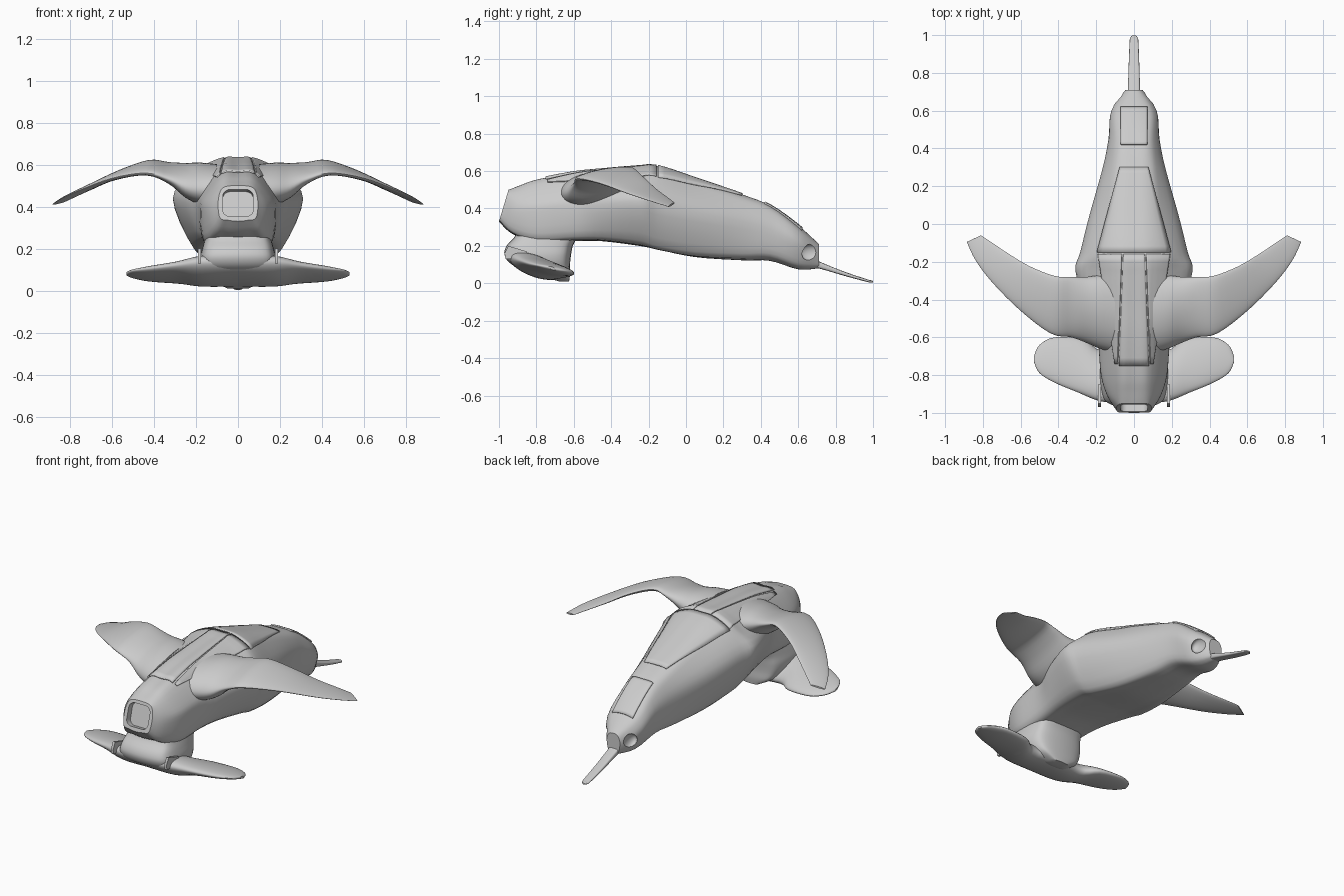
import bpy, bmesh, math
from mathutils import Vector, Matrix
from mathutils.bvhtree import BVHTree

if "Cube" in bpy.data.objects:
    bpy.data.objects.remove(bpy.data.objects["Cube"])

hull_grey = bpy.data.materials.new("hull_grey")
hull_grey.use_nodes = True
hull_grey.diffuse_color = (0.6, 0.6, 0.6, 1)
hull_grey.node_tree.nodes["Principled BSDF"].inputs["Base Color"].default_value = (0.6, 0.6, 0.6, 1)


def finish(name, bm, angle=40):
    bmesh.ops.recalc_face_normals(bm, faces=bm.faces)
    mesh = bpy.data.meshes.new(name)
    bm.to_mesh(mesh)
    bm.free()
    obj = bpy.data.objects.new(name, mesh)
    bpy.context.collection.objects.link(obj)
    mesh.materials.append(hull_grey)
    select(obj)
    bpy.ops.object.shade_smooth_by_angle(angle=math.radians(angle))
    return obj


def select(obj):
    bpy.ops.object.select_all(action='DESELECT')
    obj.select_set(True)
    bpy.context.view_layer.objects.active = obj


def spline(points, steps, closed):
    """Smooth curve through the points."""
    n, out = len(points), []
    pick = (lambda i: points[i % n]) if closed else (lambda i: points[max(0, min(n - 1, i))])
    for i in range(n if closed else n - 1):
        a, b, c, d = (pick(i + k) for k in (-1, 0, 1, 2))
        for s in range(steps):
            t = s / steps
            out.append(b + (c - a) * (t / 2) + (a * 2 - b * 5 + c * 4 - d) * (t * t / 2)
                       + (b * 3 - a - c * 3 + d) * (t ** 3 / 2))
    return out if closed else out + [points[-1].copy()]


def loft(rings, around=4, along=4):
    """Smooth skin over closed rings, capped at both ends."""
    rings = [spline(r, around, True) for r in rings]
    columns = [spline(list(c), along, False) for c in zip(*rings)]
    bm = bmesh.new()
    grid = [[bm.verts.new(p) for p in ring] for ring in zip(*columns)]
    n = len(grid[0])
    for a, b in zip(grid, grid[1:]):
        for i in range(n):
            j = (i + 1) % n
            bm.faces.new((a[i], a[j], b[j], b[i]))
    bm.faces.new(grid[0])
    bm.faces.new(grid[-1])
    return bm


def cut(obj, cutter):
    mod = obj.modifiers.new("cut", 'BOOLEAN')
    mod.operation, mod.solver, mod.object = 'DIFFERENCE', 'EXACT', cutter
    select(obj)
    bpy.ops.object.modifier_apply(modifier=mod.name)
    bpy.data.objects.remove(cutter)


# Fuselage: y, shear, top z, then ridge, shoulder, widest and lower points, bottom z
body_rows = [
    (-1.0, .3, .5, .06, .495, .085, .47, .095, .41, .085, .345, .33),
    (-.93, .15, .52, .07, .515, .125, .45, .14, .38, .12, .28, .265),
    (-.8, 0, .55, .075, .545, .155, .45, .175, .38, .16, .24, .22),
    (-.6, 0, .588, .08, .583, .17, .48, .195, .4, .17, .25, .225),
    (-.45, 0, .605, .08, .6, .2, .52, .25, .42, .19, .25, .225),
    (-.25, 0, .622, .085, .617, .22, .54, .31, .44, .22, .23, .2),
    (-.15, 0, .625, .09, .618, .2, .56, .285, .42, .21, .2, .18),
    (.05, 0, .56, .08, .555, .15, .515, .235, .38, .18, .17, .14),
    (.3, 0, .475, .07, .47, .12, .435, .165, .33, .14, .16, .123),
    (.45, 0, .415, .07, .41, .11, .37, .135, .29, .12, .16, .12),
    (.6, 0, .31, .07, .3, .105, .27, .12, .21, .09, .11, .075),
    (.71, 0, .21, .025, .205, .04, .185, .045, .15, .035, .1, .08),
]


def body_ring(row):
    y, shear, top, *pairs, bottom = row
    side = list(zip(pairs[::2], pairs[1::2]))
    side.append((side[-1][0] * .55, bottom + .005))
    outline = [(0, top)] + side + [(0, bottom)] + [(-x, z) for x, z in reversed(side)]
    return [Vector((x, y + shear * (z - bottom), z)) for x, z in outline]


bm = loft([body_ring(r) for r in body_rows])
surface = BVHTree.FromBMesh(bm)
fuselage = finish("fuselage", bm)

# Nose intake recess
bm = bmesh.new()
bmesh.ops.create_cube(bm, size=1)
bmesh.ops.scale(bm, vec=(.145, .1, .135), verts=bm.verts)
bmesh.ops.bevel(bm, geom=[e for e in bm.edges if abs((e.verts[0].co - e.verts[1].co).y) > .05],
                offset=.035, segments=5, profile=.5, affect='EDGES')
bmesh.ops.rotate(bm, matrix=Matrix.Rotation(-.28, 3, 'X'), verts=bm.verts)
bmesh.ops.translate(bm, vec=(0, -.985, .42), verts=bm.verts)
cut(fuselage, finish("intake_cutter", bm))

# Exhaust scoops beside the tail
for side in (-1, 1):
    bm = bmesh.new()
    bmesh.ops.create_uvsphere(bm, u_segments=24, v_segments=12, radius=1)
    bmesh.ops.scale(bm, vec=(.03, .06, .045), verts=bm.verts)
    bmesh.ops.translate(bm, vec=(side * .085, .67, .165), verts=bm.verts)
    cut(fuselage, finish("scoop_cutter", bm))
select(fuselage)
bpy.ops.object.shade_smooth_by_angle(angle=math.radians(40))


def oval(place, power=1.0, count=12):
    """Ring from a function of squared-off cosine and sine."""
    ring = []
    for k in range(count):
        a = math.tau * k / count
        c, s = (math.copysign(abs(v) ** power, v) for v in (math.cos(a), math.sin(a)))
        ring.append(Vector(place(c, s)))
    return ring


# Neck below the nose
neck_rows = [(.36, .14, -.89, -.58), (.26, .155, -.91, -.58), (.2, .17, -.96, -.605),
             (.15, .18, -.97, -.615), (.1, .17, -.93, -.62), (.05, .13, -.8, -.62),
             (.01, .05, -.68, -.625)]
finish("neck", loft([oval(lambda c, s: (w * c, (a + b) / 2 + (b - a) / 2 * s, z), .6)
                     for z, w, a, b in neck_rows]))

# Tail boom
boom_rows = [(.62, .13, .035, .03), (.72, .095, .032, .018), (.85, .05, .028, .011),
             (.97, .014, .023, .007), (.99, .01, .018, .006), (1.0, .008, .007, .004)]
finish("tail_boom", loft([oval(lambda c, s: (w * c, y, z + h * s), .6)
                          for y, z, w, h in boom_rows]))


# Wings: leading edge xyz, trailing edge xyz, thickness
def wing(name, rows, side):
    rings = []
    for *ends, thick in rows:
        a, b = Vector(ends[:3]), Vector(ends[3:])
        ring = oval(lambda c, s: (a + b) / 2 + (b - a) / 2 * c + Vector((0, 0, thick / 2 * s)))
        rings.append([Vector((p.x * side, p.y, p.z)) for p in ring])
    finish(name, loft(rings))


main_rows = [
    (.1, -.68, .48, .1, -.26, .52, .2),
    (.18, -.66, .48, .18, -.27, .54, .19),
    (.25, -.63, .49, .25, -.28, .56, .15),
    (.33, -.6, .53, .33, -.28, .59, .085),
    (.44, -.58, .56, .42, -.275, .61, .055),
    (.6, -.46, .535, .55, -.225, .565, .04),
    (.75, -.31, .48, .66, -.16, .505, .028),
    (.84, -.19, .44, .75, -.1, .46, .018),
    (.885, -.095, .41, .81, -.06, .43, .01),
]
canard_rows = [
    (0, -.95, .135, 0, -.64, .05, .12),
    (.17, -.94, .135, .17, -.67, .05, .12),
    (.3, -.89, .12, .27, -.61, .05, .08),
    (.42, -.84, .105, .42, -.6, .055, .055),
    (.5, -.79, .095, .5, -.64, .065, .03),
    (.53, -.73, .085, .53, -.7, .075, .015),
]
for label, side in (("left", 1), ("right", -1)):
    wing(label + "_main_wing", main_rows, side)
    wing(label + "_front_wing", canard_rows, side)
    # Small fence wrapped over the front wing's leading edge
    fence = [(-.95, .2), (-.85, .17), (-.85, .15), (-.92, .13), (-.965, .13), (-.97, .16)]
    bm = bmesh.new()
    loops = [[bm.verts.new((side * x, y, z)) for y, z in fence] for x in (.175, .19)]
    bmesh.ops.bridge_loops(bm, edges=[bm.edges.new((l[i - 1], l[i])) for l in loops for i in range(len(l))])
    for l in loops:
        bm.faces.new(l)
    finish(label + "_wing_fence", bm)


# Hull plates draped over the fuselage: start y, end y, inner and outer x at each end
def plate(name, y0, y1, in0, out0, in1, out1, count=14):
    bm = bmesh.new()
    grid = []
    for i in range(count + 1):
        t = i / count
        lo, hi = in0 + (in1 - in0) * t, out0 + (out1 - out0) * t
        row = []
        for j in range(count + 1):
            x, y = lo + (hi - lo) * j / count, y0 + (y1 - y0) * t
            hit = surface.ray_cast(Vector((x, y, 2)), Vector((0, 0, -1)))[0]
            row.append(bm.verts.new((x, y, hit.z + .003)))
        grid.append(row)
    for a, b in zip(grid, grid[1:]):
        for j in range(count):
            bm.faces.new((a[j], a[j + 1], b[j + 1], b[j]))
    obj = finish(name, bm, 35)
    mod = obj.modifiers.new("thickness", 'SOLIDIFY')
    mod.thickness, mod.offset = .009, 0


plate("dorsal_plate", -.15, .3, -.195, .195, -.075, .075)
plate("spine_plate", -.75, -.158, -.078, .078, -.056, .056)
plate("tail_cover", .42, .62, -.07, .07, -.07, .07)
for label, side in (("left", 1), ("right", -1)):
    plate(label + "_shoulder_plate", -.74, -.158, side * .086, side * .1, side * .064, side * .19)
